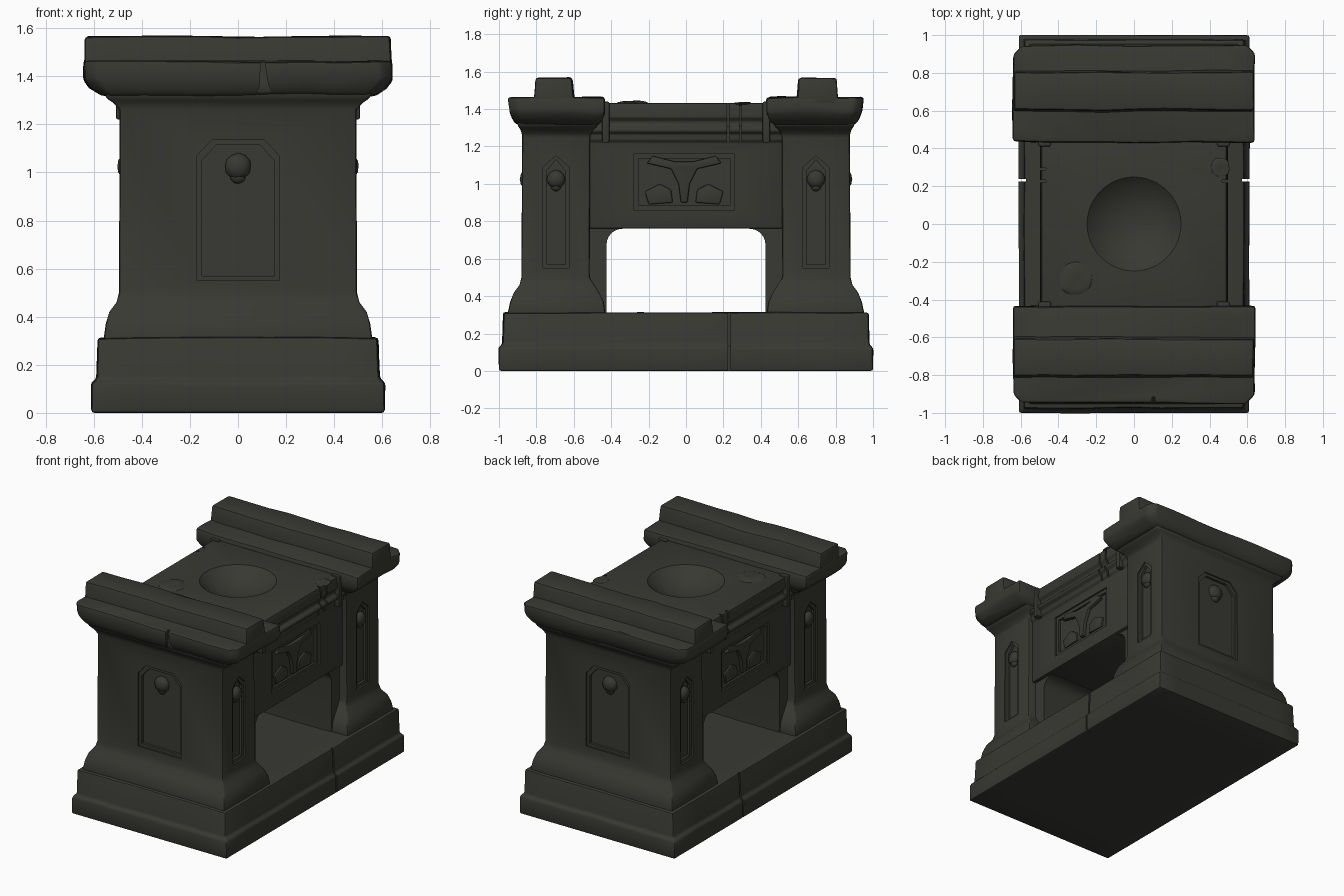
import bpy, bmesh, math
from mathutils import Vector, noise

if "Cube" in bpy.data.objects:
    bpy.data.objects.remove(bpy.data.objects["Cube"])

stone = bpy.data.materials.new("dark_stone")
stone.diffuse_color = (0.040, 0.040, 0.033, 1)
stone.use_nodes = True
stone.node_tree.nodes["Principled BSDF"].inputs["Base Color"].default_value = stone.diffuse_color


def finish(name, bm):
    bmesh.ops.recalc_face_normals(bm, faces=bm.faces)
    me = bpy.data.meshes.new(name)
    bm.to_mesh(me)
    bm.free()
    me.materials.append(stone)
    ob = bpy.data.objects.new(name, me)
    bpy.context.collection.objects.link(ob)
    return ob


def activate(ob):
    bpy.ops.object.select_all(action='DESELECT')
    ob.select_set(True)
    bpy.context.view_layer.objects.active = ob


def smooth(ob):
    activate(ob)
    bpy.ops.object.shade_smooth_by_angle(angle=math.radians(35))


def bevel(ob, width, segments=2):
    m = ob.modifiers.new("bevel", 'BEVEL')
    m.width, m.segments, m.limit_method = width, segments, 'ANGLE'
    m.angle_limit = math.radians(28)
    activate(ob)
    bpy.ops.object.modifier_apply(modifier=m.name)


def cut(ob, cutter):
    m = ob.modifiers.new("cut", 'BOOLEAN')
    m.operation, m.solver, m.object = 'DIFFERENCE', 'EXACT', cutter
    activate(ob)
    bpy.ops.object.modifier_apply(modifier=m.name)
    bpy.data.objects.remove(cutter, do_unlink=True)


def loft(name, levels, worn=0.0, width=0.015):
    """Stack of rectangles (half x, y0, y1, z, corner chamfer at y1)."""
    bm = bmesh.new()
    rings = []
    for hx, y0, y1, z, c in levels:
        d = math.copysign(c, y1 - y0)
        pts = [(-hx, y0), (hx, y0), (hx, y1 - d), (hx - c, y1), (c - hx, y1), (-hx, y1 - d)]
        if c == 0:
            pts = [(-hx, y0), (hx, y0), (hx, y1), (-hx, y1)]
        rings.append([bm.verts.new((x, y, z)) for x, y in pts])
    n = len(rings[0])
    for a, b in zip(rings, rings[1:]):
        for i in range(n):
            j = (i + 1) % n
            bm.faces.new((a[i], a[j], b[j], b[i]))
    bm.faces.new(rings[0])
    bm.faces.new(rings[-1])
    if worn:
        # weathered, slightly wavy edges
        long_edges = [e for e in bm.edges if e.calc_length() > 0.4]
        bmesh.ops.subdivide_edges(bm, edges=long_edges, cuts=7, use_grid_fill=True)
        for v in bm.verts:
            if v.co.z > 0.02:
                v.co += noise.noise_vector(v.co * 3.5) * worn
    ob = finish(name, bm)
    bevel(ob, width)
    return ob


def prism(name, pts, axis, a, b):
    """Outline (u, z) extruded along x or y from a to b."""
    bm = bmesh.new()
    ends = []
    for d in (a, b):
        ends.append([bm.verts.new((d, u, z) if axis == 'x' else (u, d, z)) for u, z in pts])
    n = len(pts)
    for i in range(n):
        j = (i + 1) % n
        bm.faces.new((ends[0][i], ends[0][j], ends[1][j], ends[1][i]))
    bm.faces.new(ends[0])
    bm.faces.new(ends[1])
    return finish(name, bm)


def mirrored(half, c=0.0):
    """Close a half outline by mirroring it about u = c."""
    return [(c + u, z) for u, z in half] + [(c - u, z) for u, z in reversed(half) if u > 0]


def rect(u0, u1, z0, z1):
    return [(u0, z0), (u1, z0), (u1, z1), (u0, z1)]


def boss(name, loc, axis, r):
    """Small carved head: round skull and narrow jaw."""
    bm = bmesh.new()
    for dz, k in ((0.0, 1.0), (-0.7 * r, 0.6)):
        new = bmesh.ops.create_icosphere(bm, subdivisions=2, radius=r * k)['verts']
        for v in new:
            v.co[axis] *= 0.7
            v.co += Vector(loc) + Vector((0, 0, dz))
    smooth(finish(name, bm))


# Stepped base slab
base = loft("base", [(0.61, -1.0, 1.0, 0, 0), (0.61, -1.0, 1.0, 0.125, 0),
                     (0.588, -0.98, 0.98, 0.14, 0), (0.582, -0.975, 0.975, 0.312, 0)], 0.006)
for s in (-1, 1):
    cut(base, prism("base_crack", rect(0.225, 0.237, -0.1, 0.4), 'x', s * 0.572, s * 0.7))
smooth(base)

for s, side in ((-1, "front"), (1, "back")):
    # Pier with flared plinth and flared neck
    pier = loft(side + "_pier", [
        (hx, s * yi, s * yo, z, 0) for hx, yi, yo, z in (
            (0.56, 0.43, 0.955, 0.30), (0.55, 0.44, 0.94, 0.37), (0.535, 0.465, 0.92, 0.42),
            (0.505, 0.49, 0.89, 0.46), (0.495, 0.515, 0.88, 0.50), (0.492, 0.512, 0.876, 1.26),
            (0.52, 0.495, 0.885, 1.29), (0.55, 0.47, 0.90, 1.31), (0.56, 0.46, 0.905, 1.36))],
        width=0.012)
    # Arched niche on the outer face, pointed niches on both flanks
    for g, d in ((0.02, 0.012), (0.0, 0.03)):
        big = mirrored([(0.15 + g, 0.57 - g), (0.15 + g, 1.05 + g), (0.09 + g, 1.115 + g)])
        cut(pier, prism("niche", big, 'y', s * (0.878 - d), s * 1.1))
        small = mirrored([(0.05 + g, 0.57 - g), (0.05 + g, 1.07 + g), (0, 1.13 + g)], s * 0.695)
        for t in (-1, 1):
            cut(pier, prism("niche", small, 'x', t * (0.493 - d), t * 0.8))
    smooth(pier)
    boss(side + "_carved_head", (0, s * 0.85, 1.025), 1, 0.056)
    for t, hand in ((-1, "left"), (1, "right")):
        boss(f"{side}_{hand}_carved_head", (t * 0.468, s * 0.695, 1.025), 0, 0.05)

    # Heavy cap slab and the ridge lying on it
    cap = loft(side + "_cap", [
        (hx, s * yi, s * yo, z, 0.045) for hx, yi, yo, z in (
            (0.57, 0.465, 0.905, 1.32), (0.615, 0.445, 0.925, 1.35),
            (0.642, 0.432, 0.94, 1.385), (0.64, 0.435, 0.95, 1.462))], 0.012, 0.014)
    ridge = loft(side + "_cap_ridge", [
        (hx, s * yi, s * yo, z, 0) for hx, yi, yo, z in (
            (0.64, 0.59, 0.82, 1.42), (0.638, 0.60, 0.81, 1.48), (0.635, 0.605, 0.805, 1.565))],
        0.009, 0.014)
    if s < 0:
        chip = [(0.07, 1.30), (0.15, 1.30), (0.125, 1.37), (0.108, 1.48), (0.095, 1.48), (0.09, 1.36)]
        cut(cap, prism("chip", chip, 'y', -1.0, -0.915))
    smooth(cap)
    smooth(ridge)

# Table block between the piers, with moulded top edge
profile = mirrored([(0.46, 0.762), (0.46, 1.22), (0.475, 1.235), (0.475, 1.265), (0.498, 1.28),
                    (0.498, 1.30), (0.475, 1.315), (0.475, 1.335), (0.495, 1.355), (0.49, 1.432)])
table = prism("table", profile, 'y', -0.52, 0.52)
bevel(table, 0.006)

# Shallow bowl in the table top
bm = bmesh.new()
bmesh.ops.create_uvsphere(bm, u_segments=48, v_segments=48, radius=0.36)
bmesh.ops.translate(bm, verts=bm.verts, vec=(0, 0, 1.432 + 0.26))
cut(table, finish("bowl_cutter", bm))

# Sunken side panels and cracks in the moulding
for t in (-1, 1):
    cut(table, prism("panel", rect(-0.28, 0.26, 0.86, 1.16), 'x', t * 0.448, t * 0.7))
    cut(table, prism("panel", rect(-0.255, 0.235, 0.885, 1.135), 'x', t * 0.432, t * 0.7))
    for y in (0.22, 0.285):
        cut(table, prism("crack", rect(y, y + 0.012, 1.17, 1.5), 'x', t * 0.465, t * 0.7))
smooth(table)

for t, hand in ((-1, "left"), (1, "right")):
    # Relief of a horned shape and two side folds inside each panel
    horned = mirrored([(0.018, 0.90), (0.03, 1.0), (0.07, 1.08), (0.2, 1.11), (0.17, 1.15),
                       (0.05, 1.12)], -0.01)
    ob = prism(hand + "_panel_relief", horned, 'x', t * 0.42, t * 0.457)
    bevel(ob, 0.008)
    smooth(ob)
    for k in (-1, 1):
        fold = [(-0.01 + k * u, z) for u, z in ((0.06, 0.90), (0.19, 0.89), (0.21, 0.96),
                                                (0.13, 1.0), (0.07, 0.97))]
        ob = prism(hand + "_panel_fold", fold, 'x', t * 0.42, t * 0.445)
        bevel(ob, 0.008)
        smooth(ob)
    # Iron-like straps where the moulding meets the caps
    for k in (-1, 1):
        y = sorted((k * 0.41, k * 0.45))
        ob = prism(hand + "_strap", rect(y[0], y[1], 1.22, 1.44), 'x', t * 0.44, t * 0.507)
        bevel(ob, 0.008)
        smooth(ob)

# Recessed jambs with rounded upper corners under the table
arc = [(0.34 + 0.085 * math.cos(a), 0.675 + 0.085 * math.sin(a))
       for a in (math.radians(15 * i) for i in range(7))]
for k, side in ((-1, "front"), (1, "back")):
    outline = [(k * u, z) for u, z in [(0.425, 0.30)] + arc + [(0.34, 0.78), (0.54, 0.78), (0.54, 0.30)]]
    smooth(prism(side + "_jamb", outline, 'x', -0.435, 0.435))

# Broken stone crumbs on the table top
bm = bmesh.new()
for x, y, r in ((-0.31, -0.29, 0.09), (0.46, 0.30, 0.05)):
    for v in bmesh.ops.create_icosphere(bm, subdivisions=3, radius=r)['verts']:
        v.co.z *= 0.15
        v.co += Vector((x, y, 1.43)) + noise.noise_vector(v.co * 20) * 0.008
smooth(finish("table_rubble", bm))
